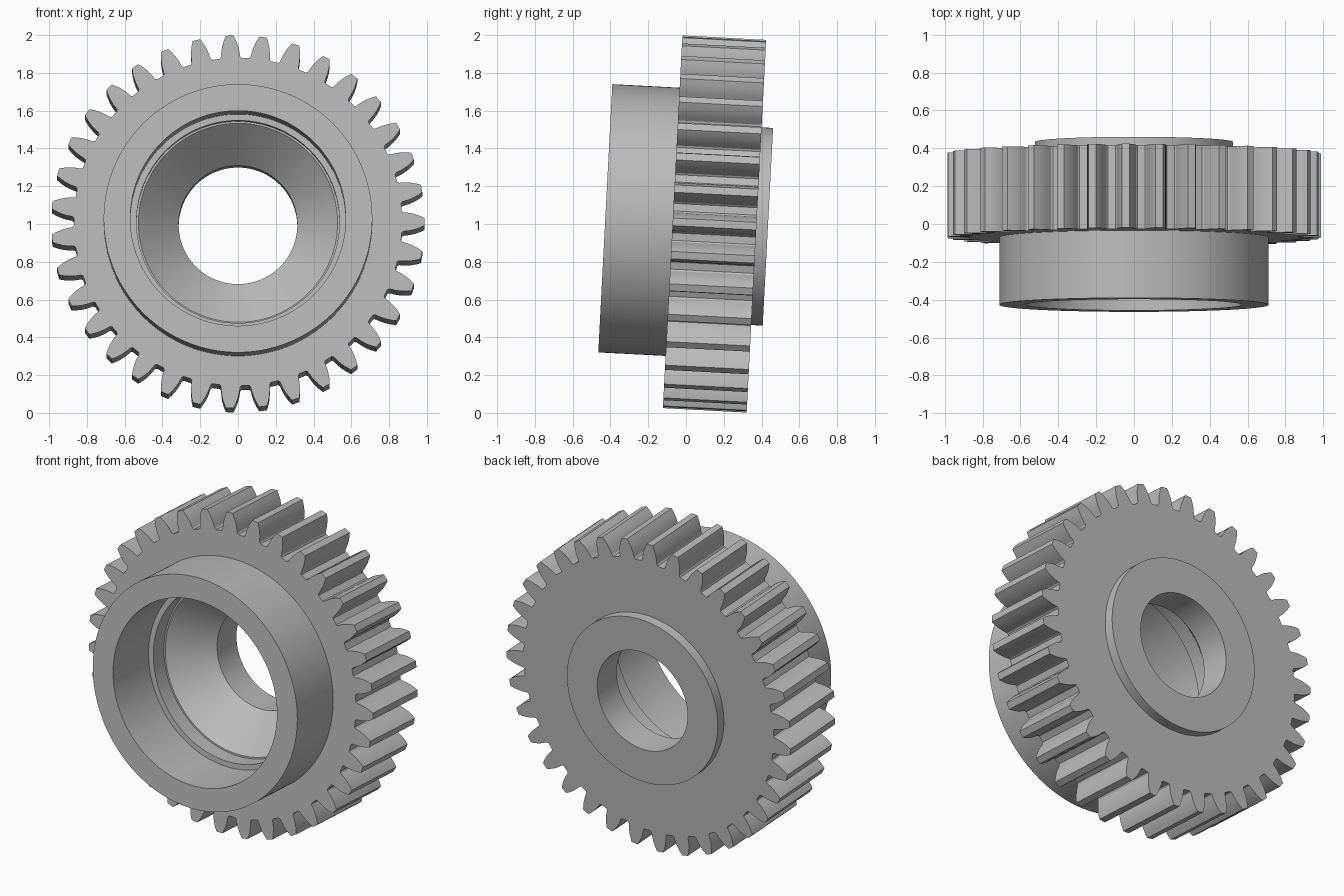
import bpy, bmesh, math
from mathutils import Matrix

cube = bpy.data.objects.get("Cube")
if cube:
    bpy.data.objects.remove(cube, do_unlink=True)

TEETH = 35
TILT = math.radians(-3)
# One tooth flank from root to tip: radius, half width
FLANK = [(0.869, 0.058), (0.877, 0.051), (0.91, 0.047), (0.937, 0.041),
         (0.965, 0.031), (0.988, 0.020)]
STEPS = 2 * len(FLANK)

steel = bpy.data.materials.new("steel_grey")
steel.use_nodes = True
steel.diffuse_color = (0.5, 0.5, 0.5, 1)
steel.node_tree.nodes["Principled BSDF"].inputs["Base Color"].default_value = (0.5, 0.5, 0.5, 1)


def circle(radius):
    """Round outline with as many points as the toothed outline."""
    half = (STEPS - 1) / 2
    return [(radius, (i - half) * math.tau / (TEETH * STEPS) + t * math.tau / TEETH)
            for t in range(TEETH) for i in range(STEPS)]


def toothed():
    """Gear outline with one tooth centred on +x."""
    side = [(r, -math.asin(w / r)) for r, w in FLANK]
    tooth = side + [(r, -a) for r, a in reversed(side)]
    return [(r, a + t * math.tau / TEETH) for t in range(TEETH) for r, a in tooth]


# Outlines swept along the axis, from the bore around the outside and back
sections = [
    (circle(0.314), 0.09),      # narrow end of the cone
    (circle(0.527), -0.12),     # wide end of the cone
    (circle(0.537), -0.12),     # small ledge
    (circle(0.537), -0.225),    # step inside the recess
    (circle(0.57), -0.225),
    (circle(0.57), -0.579),     # recess mouth
    (circle(0.711), -0.579),    # front hub
    (circle(0.711), -0.222),
    (toothed(), -0.222),        # gear rim
    (toothed(), 0.222),
    (circle(0.524), 0.222),     # rear boss
    (circle(0.524), 0.283),
    (circle(0.314), 0.283),     # rear bore edge
]

bm = bmesh.new()
rings = [[bm.verts.new((r * math.cos(a), y, r * math.sin(a))) for r, a in outline]
         for outline, y in sections]
for near, far in zip(rings, rings[1:] + rings[:1]):
    for i in range(len(near)):
        j = (i + 1) % len(near)
        bm.faces.new((near[i], near[j], far[j], far[i]))
bmesh.ops.recalc_face_normals(bm, faces=bm.faces)
mesh = bpy.data.meshes.new("spur_gear")
bm.to_mesh(mesh)
bm.free()
mesh.materials.append(steel)

# Slightly tilted placement
gear = bpy.data.objects.new("spur_gear", mesh)
bpy.context.collection.objects.link(gear)
gear.matrix_world = Matrix.Translation((0, 0.151, 1)) @ Matrix.Rotation(TILT, 4, 'X')
bpy.ops.object.select_all(action='DESELECT')
gear.select_set(True)
bpy.context.view_layer.objects.active = gear
bpy.ops.object.shade_smooth_by_angle(angle=math.radians(28))
